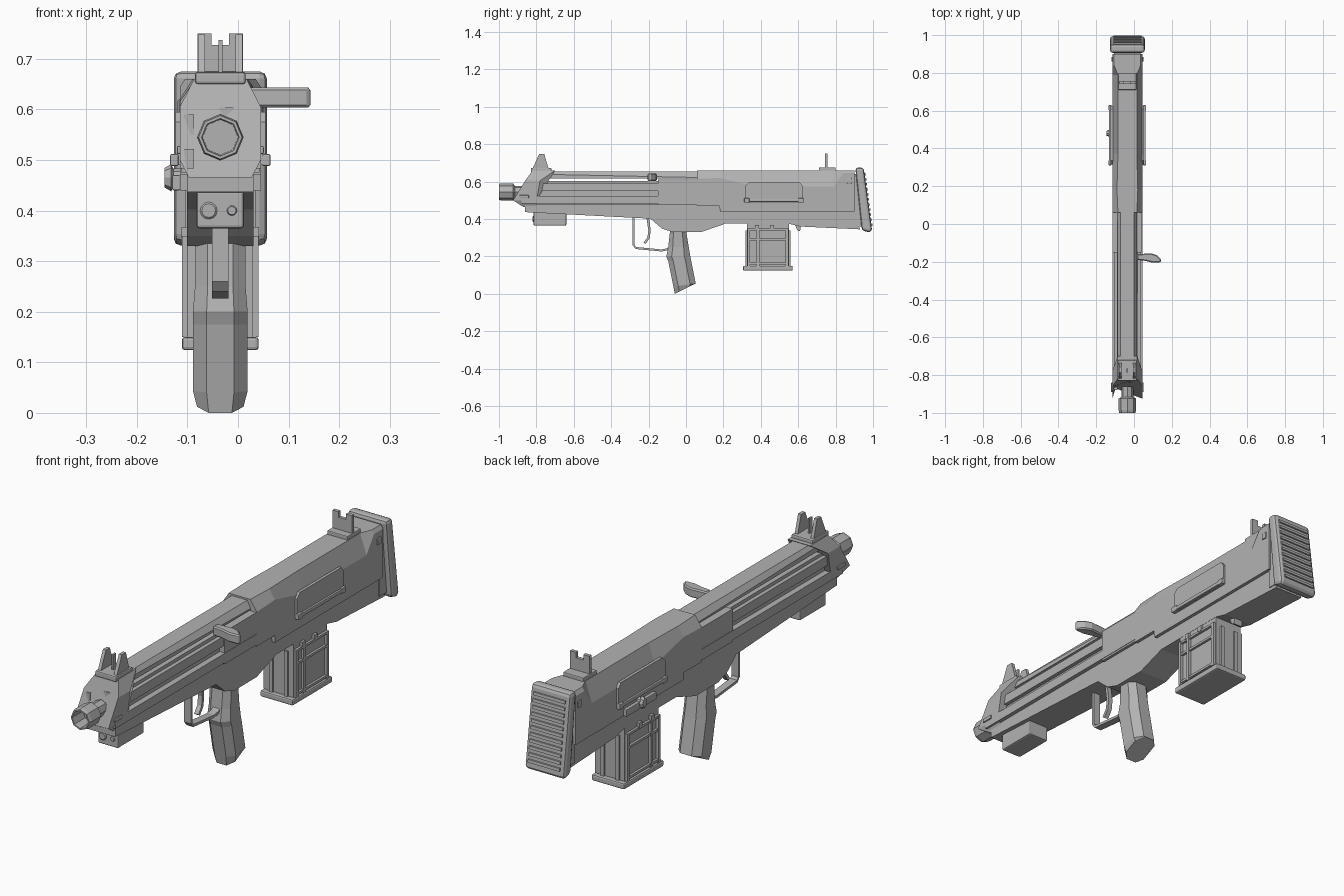
import bpy, bmesh, math
from mathutils import Vector

CX = -0.035  # centre plane of the gun
mat = bpy.data.materials.new("plain grey")
mat.diffuse_color = (0.45, 0.45, 0.45, 1)


def finish(name, bm, bevel=0, segments=2):
    bmesh.ops.recalc_face_normals(bm, faces=bm.faces)
    me = bpy.data.meshes.new(name)
    bm.to_mesh(me)
    bm.free()
    me.materials.append(mat)
    ob = bpy.data.objects.new(name, me)
    bpy.context.collection.objects.link(ob)
    if bevel:
        m = ob.modifiers.new("bevel", 'BEVEL')
        m.width, m.segments, m.limit_method = bevel, segments, 'ANGLE'
        m.angle_limit = math.radians(40)
    return ob


def skin(name, rings, bevel=0, segments=2):
    """Join equal rings of points with quads and cap both ends."""
    bm = bmesh.new()
    vs = [[bm.verts.new(p) for p in r] for r in rings]
    n = len(vs[0])
    for a, b in zip(vs, vs[1:]):
        for i in range(n):
            j = (i + 1) % n
            bm.faces.new((a[i], a[j], b[j], b[i]))
    bm.faces.new(vs[0])
    bm.faces.new(vs[-1])
    return finish(name, bm, bevel, segments)


def prism(name, yz, half, x=CX, bevel=0, segments=2):
    """Side profile extruded across the width."""
    return skin(name, [[(x + s * half, y, z) for y, z in yz] for s in (-1, 1)], bevel, segments)


def box(name, x, y0, y1, z0, z1, half, bevel=0):
    return prism(name, [(y0, z0), (y1, z0), (y1, z1), (y0, z1)], half, x, bevel)


def loft(name, sections, bevel=0):
    """Mirrored cross-sections: each is a list of (half width, y, z)."""
    return skin(name, [[(CX + h, y, z) for h, y, z in s] +
                       [(CX - h, y, z) for h, y, z in reversed(s)] for s in sections], bevel)


def strip(name, path, t, half):
    """Flat bar of thickness t following a side-view path."""
    rings = []
    for i, p in enumerate(path):
        a, b = Vector(path[max(i - 1, 0)]), Vector(path[min(i + 1, len(path) - 1)])
        d = (b - a).normalized()
        n = Vector((-d.y, d.x)) * t / 2
        rings.append([(CX + sx * half, p[0] + k * n.x, p[1] + k * n.y)
                      for sx, k in ((-1, -1), (1, -1), (1, 1), (-1, 1))])
    return skin(name, rings)


def lathe(name, prof, x, z, n):
    """Rings of (radius, y) around an axis along y."""
    return skin(name, [[(x + r * math.cos(2 * math.pi * i / n), y, z + r * math.sin(2 * math.pi * i / n))
                        for i in range(n)] for r, y in prof])


def section(y, top, shoulder, zs, low=0.44, side=0.08):
    return [(side, y, low), (shoulder, y, zs), (top, y, 0.66)]


# Receiver: chamfered hood that becomes square near the butt
loft("receiver", [section(0.06, 0.05, 0.08, 0.615, 0.47), section(0.18, 0.055, 0.08, 0.62, 0.47),
                  section(0.181, 0.055, 0.08, 0.62), section(0.37, 0.05, 0.08, 0.575),
                  section(0.79, 0.05, 0.08, 0.575), section(0.84, 0.07, 0.08, 0.645),
                  section(0.90, 0.07, 0.08, 0.645)])
box("receiver_front_block", CX, -0.15, 0.06, 0.475, 0.612, 0.078)

# Lower housing with sloping belly
prism("lower_housing", [(-0.86, 0.48), (-0.86, 0.437), (-0.19, 0.402), (-0.13, 0.35), (-0.07, 0.33),
                        (0.08, 0.33), (0.21, 0.375), (0.55, 0.375), (0.61, 0.36), (0.93, 0.345),
                        (0.90, 0.45), (0.18, 0.45), (0.18, 0.48)], 0.066)

# Nose cap, raked at the front and tapered underneath
loft("nose_cap", [[(0.062, -0.87, 0.465), (0.08, -0.925, 0.50), (0.08, -0.86, 0.605), (0.052, -0.82, 0.66)],
                  [(0.062, -0.80, 0.465), (0.08, -0.80, 0.50), (0.08, -0.78, 0.605), (0.052, -0.70, 0.66)]])

# Top cover strip, leaving a see-through slot below
loft("top_cover", [[(0.052, y, 0.617), (0.052, y, zs), (0.036, y, 0.653)]
                   for y, zs in ((-0.80, 0.64), (0.07, 0.622))])

# Fore-end core with ribs and ledges along both sides
box("fore_end_core", CX, -0.84, -0.14, 0.47, 0.604, 0.055)
for s, side in ((-1, "left"), (1, "right")):
    box(f"{side}_upper_rib", CX + s * 0.062, -0.86, -0.15, 0.55, 0.59, 0.010)
    box(f"{side}_lower_ledge", CX + s * 0.066, -0.88, 0.06, 0.483, 0.522, 0.014)
    box(f"{side}_nose_catch", CX + s * 0.082, -0.89, -0.84, 0.512, 0.528, 0.004, 0.003)

    # Ejection port cover with hinge bar and knuckles
    x = CX + s * 0.083
    prism(f"{side}_port_cover", [(0.315, 0.49), (0.625, 0.49), (0.625, 0.575), (0.61, 0.595),
                                 (0.335, 0.595), (0.315, 0.575)], 0.006, x)
    box(f"{side}_hinge_bar", CX + s * 0.09, 0.32, 0.62, 0.492, 0.508, 0.007, 0.003)
    for y in (0.325, 0.615):
        box(f"{side}_hinge_knuckle", CX + s * 0.091, y - 0.014, y + 0.014, 0.488, 0.512, 0.008, 0.003)
    box(f"{side}_rear_pin", CX + s * 0.081, 0.86, 0.885, 0.59, 0.62, 0.004, 0.004)

    # Magazine side frames
    x = CX + s * 0.069
    for y in (0.335, 0.385, 0.54):
        box(f"{side}_magazine_rib", x, y - 0.007, y + 0.007, 0.15, 0.35, 0.007)
    for z in (0.162, 0.29, 0.345):
        box(f"{side}_magazine_crossbar", x, 0.33, 0.545, z - 0.005, z + 0.005, 0.006)
    for y in (0.38, 0.46):
        box(f"{side}_magazine_catch", x, y - 0.01, y + 0.01, 0.345, 0.368, 0.008)

# Left latch on the port cover
skin("left_latch", [[(x, 0.48 + r * math.cos(a), 0.465 + 1.5 * r * math.sin(a))
                     for a in [math.pi * k / 4 for k in range(8)]]
                    for x, r in ((-0.11, 0.012), (-0.128, 0.012), (-0.132, 0.018), (-0.145, 0.013))])
box("left_latch_bar", CX - 0.087, 0.38, 0.58, 0.44, 0.47, 0.008, 0.003)

# Magazine
box("magazine", CX, 0.325, 0.55, 0.14, 0.385, 0.065)
box("magazine_floor", CX, 0.305, 0.57, 0.124, 0.15, 0.076, 0.006)
for s in (-1, 1):
    box("magazine_front_rib", CX + s * 0.035, 0.317, 0.558, 0.15, 0.34, 0.008)
prism("magazine_release", [(0.58, 0.375), (0.615, 0.375), (0.61, 0.335), (0.595, 0.34)], 0.02)

# Butt pad with ribbed back
prism("butt_pad", [(0.905, 0.675), (0.95, 0.675), (0.994, 0.345), (0.985, 0.327), (0.94, 0.34)],
      0.092, bevel=0.014)
for i in range(11):
    z = 0.37 + i * 0.027
    y = 0.992 - (z - 0.345) * 0.133
    prism("butt_rib", [(y - 0.015, z - 0.008), (y + 0.009, z - 0.006), (y + 0.007, z + 0.006),
                       (y - 0.015, z + 0.008)], 0.074)
prism("butt_neck", [(0.89, 0.64), (0.92, 0.64), (0.95, 0.36), (0.89, 0.36)], 0.07)

# Octagonal muzzle with recessed bore
lathe("muzzle", [(0.032, -0.86), (0.032, -0.915), (0.046, -0.925), (0.046, -0.985), (0.043, -1.0),
                 (0.037, -1.0), (0.035, -0.93)], CX, 0.545, 8)

# Under-barrel lamp block with two lenses
box("lamp_block", CX, -0.815, -0.64, 0.365, 0.44, 0.047, 0.006)
for x, r in ((-0.058, 0.017), (-0.012, 0.010)):
    lathe("lamp_lens", [(r, -0.80), (r, -0.817), (r * 0.8, -0.82)], x, 0.40, 12)

# Front sight: two ears, a centre post and a base
box("front_sight_base", CX, -0.83, -0.72, 0.65, 0.674, 0.05, 0.005)
for s in (-1, 1):
    prism("front_sight_ear", [(-0.82, 0.67), (-0.785, 0.748), (-0.758, 0.748), (-0.735, 0.67)],
          0.007, CX + s * 0.037)
box("front_sight_post", CX, -0.785, -0.765, 0.67, 0.737, 0.004)

# Rear sight: base and notched plate
box("rear_sight_base", CX, 0.71, 0.80, 0.655, 0.676, 0.048, 0.004)
box("rear_sight_plate", CX, 0.742, 0.757, 0.67, 0.727, 0.045)
for s in (-1, 1):
    box("rear_sight_ear", CX + s * 0.031, 0.742, 0.757, 0.72, 0.75, 0.014)

# Charging handle on the right side
plan = [(0.015, -0.19), (0.06, -0.195), (0.10, -0.205), (0.14, -0.203), (0.145, -0.19),
        (0.12, -0.165), (0.09, -0.155), (0.015, -0.16)]
skin("charging_handle", [[(x, y, z) for x, y in plan] for z in (0.604, 0.643)], 0.005, 1)

# Trigger and guard
strip("trigger_guard", [(-0.28, 0.41), (-0.28, 0.26), (-0.268, 0.245), (-0.13, 0.232), (-0.10, 0.238),
                        (-0.075, 0.26)], 0.011, 0.016)
strip("trigger", [(-0.205, 0.41), (-0.195, 0.34), (-0.20, 0.30), (-0.222, 0.27)], 0.013, 0.010)

# Pistol grip: octagonal section raked backwards
grip = []
for z, front, back, tilt, w in ((0.34, -0.085, 0.0, 0, 0.05), (0.25, -0.095, 0.015, 0, 0.05),
                                (0.20, -0.105, 0.023, 0, 0.054), (0.175, -0.095, 0.028, 0, 0.054),
                                (0.04, -0.068, 0.052, 0.015, 0.054), (0.0, -0.06, 0.05, 0.055, 0.046)):
    d = back - front
    grip.append([(w * k, front + d * t, z + tilt * t)
                 for k, t in ((0.5, 0), (1, 0.22), (1, 0.75), (0.5, 1))])
loft("pistol_grip", grip)
